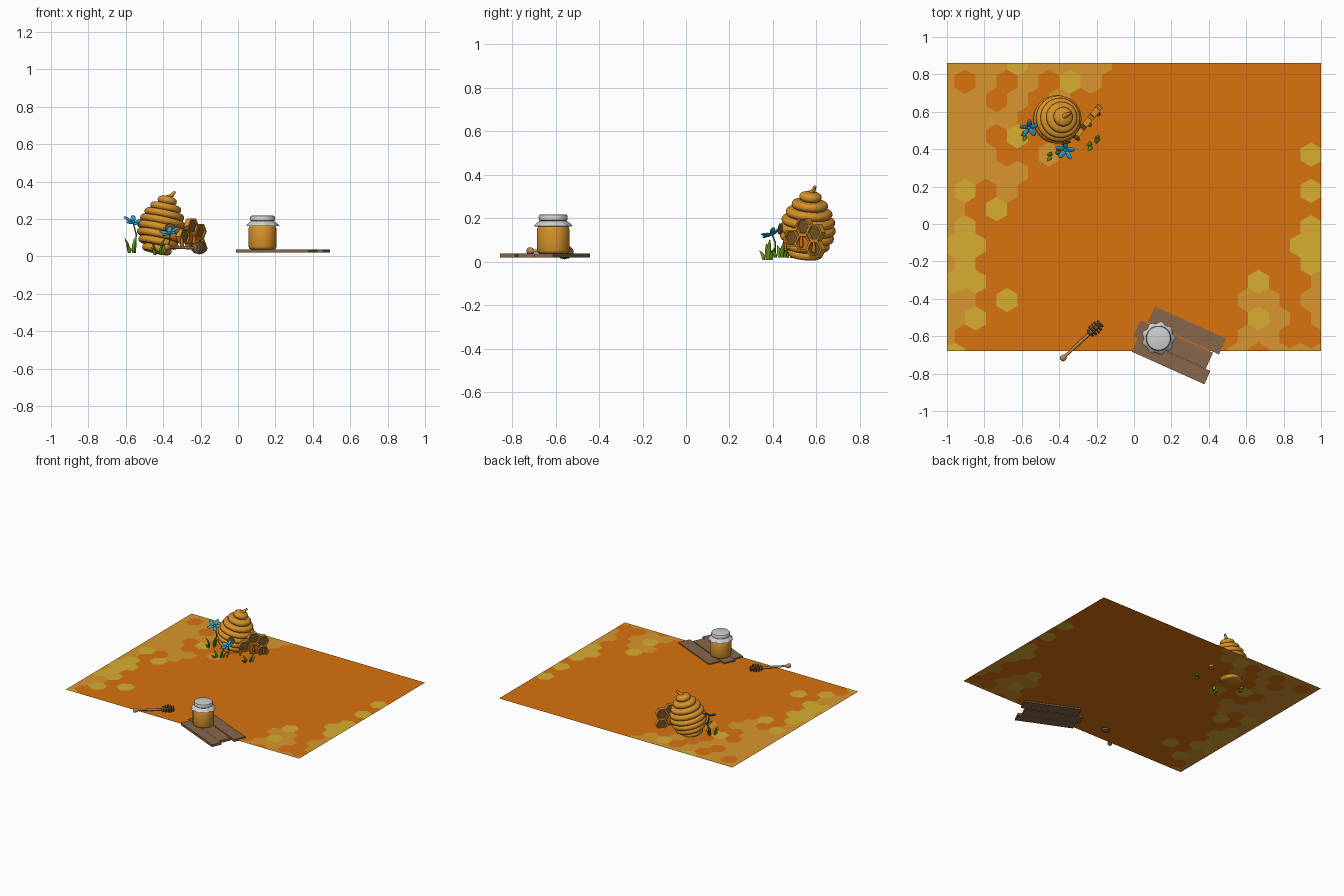
import bpy, bmesh, math
from mathutils import Matrix, Vector

if "Cube" in bpy.data.objects:
    bpy.data.objects.remove(bpy.data.objects["Cube"])

def srgb(h):
    c = [int(h[i:i + 2], 16) / 255 for i in (0, 2, 4)]
    return [v / 12.92 if v < .04045 else ((v + .055) / 1.055) ** 2.4 for v in c] + [1]

M = {}
for name, h in dict(honey_orange="D8720E", light_orange="D8962F", yellow="D8AE2F", hive_gold="D8922A",
                    plank_brown="87674A", dark_brown="7A5226", lid_grey="CFCFCF", petal_blue="2FA3D0",
                    leaf_green="6A9A18", dipper_tan="B98850").items():
    M[name] = bpy.data.materials.new(name)
    M[name].diffuse_color = srgb(h)

def finish(name, bm, mats, smooth=None, matrix=None, normals=True):
    if normals:
        bmesh.ops.recalc_face_normals(bm, faces=bm.faces)
    me = bpy.data.meshes.new(name)
    bm.to_mesh(me)
    bm.free()
    for m in mats:
        me.materials.append(M[m])
    ob = bpy.data.objects.new(name, me)
    bpy.context.collection.objects.link(ob)
    if matrix:
        ob.matrix_world = matrix
    if smooth:
        bpy.ops.object.select_all(action='DESELECT')
        ob.select_set(True)
        bpy.context.view_layer.objects.active = ob
        bpy.ops.object.shade_smooth_by_angle(angle=math.radians(smooth))
    return ob

def skin(bm, rings):
    for a, b in zip(rings, rings[1:]):
        n = len(a)
        for i in range(n):
            bm.faces.new((a[i], a[(i + 1) % n], b[(i + 1) % n], b[i]))
    bm.faces.new(rings[0][::-1])
    bm.faces.new(rings[-1])

def lathe(name, prof, mat, seg=32, smooth=40, matrix=None, warp=None):
    bm = bmesh.new()
    rings = []
    for r, z in prof:
        ring = []
        for i in range(seg):
            a = 2 * math.pi * i / seg
            k = warp(a, r, z) if warp else 1
            ring.append(bm.verts.new((r * k * math.cos(a), r * k * math.sin(a), z)))
        rings.append(ring)
    skin(bm, rings)
    return finish(name, bm, [mat], smooth, matrix)

def tube(bm, path, radii, seg=6, flat=1):
    pts = [Vector(p) for p in path]
    rings = []
    for i, p in enumerate(pts):
        t = pts[min(i + 1, len(pts) - 1)] - pts[max(i - 1, 0)]
        q = t.to_track_quat('Z', 'Y')
        rings.append([bm.verts.new(p + q @ Vector((radii[i] * math.cos(2 * math.pi * j / seg),
                                                   radii[i] * flat * math.sin(2 * math.pi * j / seg), 0)))
                      for j in range(seg)])
    skin(bm, rings)

def aim(origin, direction):
    return Matrix.Translation(origin) @ Vector(direction).to_track_quat('Z', 'Y').to_matrix().to_4x4()

# Ground sheet: hexagon cells, coloured from the outer edge inwards (l light, y yellow)
GZ, COL, ROW, HR = .03, .1123, .0973, .1123 / math.sqrt(3)
left = ["lllyllll", "l.l.l.yl", "ll.l.l", "llll.l", "ll.y", "lll..l", "llll", "ly.l", "l.y",
        "ly", "yy", "ly", "yy", "ll.y", "ly", "l", "y"]
right = ["", "", "", "", "", "y", "", "y", "", "y", "yy", "y", "l..y", "l.ll", "l.ly", "..ll", "lll.l"]

def ground(name, rows, side, x_even, x_odd):
    bm = bmesh.new()
    for r, row in enumerate(rows):
        for c in range(12):
            x = (x_odd if r % 2 == 0 else x_even) - side * c * COL
            y = .858 - r * ROW
            f = bm.faces.new([bm.verts.new((x + HR * math.cos(math.radians(30 + 60 * k)),
                                            y + HR * math.sin(math.radians(30 + 60 * k)), GZ)) for k in range(6)])
            f.material_index = ".ly".index(row[c]) if c < len(row) else 0
    bmesh.ops.remove_doubles(bm, verts=bm.verts, dist=.002)
    for co, no in (((side, 0, 0), (side, 0, 0)), ((0, 0, 0), (-side, 0, 0)),
                   ((0, .86, 0), (0, 1, 0)), ((0, -.68, 0), (0, -1, 0))):
        bmesh.ops.bisect_plane(bm, geom=bm.verts[:] + bm.edges[:] + bm.faces[:], plane_co=co, plane_no=no,
                               clear_outer=True)
    finish(name, bm, ["honey_orange", "light_orange", "yellow"], normals=False)

ground("ground_left", left, -1, -1.016, -.96)
ground("ground_right", right, 1, .946, 1.002)

# Beehive: stacked bulging rings, leaning right, with a bent nub
hive_m = aim((-.437, .548, .022), (.07, .03, .33))
prof = []
for i, r in enumerate([.078, .107, .123, .128, .122, .106, .082, .05]):
    for a in (-75, -45, -15, 15, 45, 75):
        a = math.radians(a)
        prof.append((r - .016 + .018 * math.cos(a), .017 + i * .038 + .0195 * math.sin(a)))
prof.append((.02, .308))
lathe("beehive", prof, "hive_gold", 40, 45, hive_m)
bm = bmesh.new()
tube(bm, [(-.377, .574, .30), (-.368, .579, .318), (-.352, .587, .329), (-.338, .594, .346)],
     [.028, .014, .010, .007], 10)
finish("hive_nub", bm, ["hive_gold"], 50)
lathe("hive_entrance", [(.026, 0), (.026, .008)], "dark_brown", 20, 30, aim((-.365, .437, .15), (.3, -1, .1)))

# Honeycomb slab beside the hive: recessed hexagon cells, lower ones filled with honey
cm = Matrix(((.62, 0, .78, -.25), (.78, 0, -.62, .545), (0, 1, 0, 0), (0, 0, 0, 1)))
bm = bmesh.new()
for u, v, fill in ((0, .163, 1), (.068, .135, 1), (0, .085, 2), (-.068, .108, 1), (.068, .057, 1)):
    ring = lambda z: [bm.verts.new((u + .045 * math.cos(math.pi * k / 3),
                                    v + .045 * math.sin(math.pi * k / 3), z)) for k in range(6)]
    a, b = ring(-.016), ring(.016)
    start = len(bm.faces)
    skin(bm, [a, b])
    bm.faces.ensure_lookup_table()
    caps = bm.faces[start + 6:start + 8]
    bm.normal_update()
    bmesh.ops.inset_individual(bm, faces=caps, thickness=.010)
    bmesh.ops.inset_individual(bm, faces=caps, thickness=.001, depth=-.010)
    for f in caps:
        f.material_index = fill
finish("honeycomb", bm, ["hive_gold", "dark_brown", "honey_orange"], None, cm)

# Honey drips on the comb
bm = bmesh.new()
for x, y, z in ((-.30, .455, .10), (-.235, .53, .115), (-.19, .588, .09)):
    tube(bm, [(x, y, z), (x, y, z - .02), (x, y, z - .04), (x, y, z - .05)], [.006, .008, .011, .005], 8)
finish("honey_drips", bm, ["honey_orange"], 60)

# Flowers: five petals on a bent stem
for n, (base, head, tilt) in enumerate((((-.55, .50, .02), (-.562, .515, .185), (28, 12)),
                                        ((-.385, .41, .02), (-.366, .395, .128), (25, -15)))):
    bm = bmesh.new()
    mid = (Vector(base) + Vector(head)) / 2 + Vector((.012, .008, .015))
    tube(bm, [base, mid, Vector(head)], [.005, .004, .004])
    finish(f"flower_stem_{n}", bm, ["leaf_green"], 50)
    bm = bmesh.new()
    for k in range(5):
        m = (Matrix.Rotation(2 * math.pi * k / 5 + .3, 4, 'Z') @ Matrix.Translation((.031, 0, .005))
             @ Matrix.Rotation(math.radians(-15), 4, 'Y') @ Matrix.Diagonal((.026, .014, .005, 1)))
        bmesh.ops.create_uvsphere(bm, u_segments=10, v_segments=6, radius=1, matrix=m)
    bmesh.ops.create_uvsphere(bm, u_segments=10, v_segments=6, radius=.009)
    rot = Matrix.Rotation(math.radians(tilt[0]), 4, 'X') @ Matrix.Rotation(math.radians(tilt[1]), 4, 'Y')
    finish(f"flower_head_{n}", bm, ["petal_blue"], 60, Matrix.Translation(head) @ rot)

# Grass tufts: curved tapering blades
for n, (x, y, z, h, ang) in enumerate(((-.57, .495, .018, .10, .6), (-.425, .378, .008, .095, .2),
                                       (-.215, .437, .02, .07, .4))):
    bm = bmesh.new()
    for k, s in enumerate((1, .8, .62, .45)):
        a = ang + (0, math.pi, .5, math.pi + .6)[k]
        dx, dy = math.cos(a), math.sin(a)
        o = .010 + .006 * k
        tube(bm, [(x + dx * (o + b * .028), y + dy * (o + b * .028), z + h * s * t)
                  for t, b in ((0, 0), (.35, .1), (.7, .45), (1, 1))], [.008, .012, .009, .001], 6, .6)
    finish(f"grass_tuft_{n}", bm, ["leaf_green"], 50)

# Planks: three angled boards
for n, (x, y, l, w) in enumerate(((.283, -.569, .417, .093), (.209, -.644, .425, .093), (.198, -.734, .425, .078))):
    bm = bmesh.new()
    bmesh.ops.create_cube(bm, size=1, matrix=Matrix.Diagonal((l, w, .018, 1)))
    finish(f"plank_{n}", bm, ["plank_brown"], None,
           Matrix.Translation((x, y, .029)) @ Matrix.Rotation(math.radians(-24.2), 4, 'Z'))

# Honey jar with cloth cover
jar = Matrix.Translation((.131, -.611, 0))
lathe("jar_body", [(.06, .037), (.071, .042), (.0745, .052), (.0745, .15), (.068, .165), (.058, .175), (.058, .19)],
      "hive_gold", 32, 50, jar)
lathe("jar_cloth", [(.075, .162), (.085, .164), (.078, .176), (.063, .187), (.058, .19)], "lid_grey", 48, 50, jar,
      lambda a, r, z: 1 + .07 * math.cos(9 * a) if z < .17 else 1)
lathe("jar_lid", [(.058, .186), (.066, .192), (.067, .208), (.063, .216), (.057, .218)], "lid_grey", 32, 40, jar)

# Honey dipper: handle with knob, ribbed head
dip = aim((-.385, -.722, .05), (.212, .195, -.006))
lathe("dipper_handle", [(.006, -.008), (.015, -.002), (.017, .008), (.014, .02), (.008, .03), (.007, .06), (.009, .12),
                        (.008, .20)], "dipper_tan", 14, 50, dip)
prof = [(.01, .195)]
for i, r in enumerate((.023, .031, .034, .031, .023)):
    z = .20 + i * .018
    prof += [(.014, z), (r - .003, z + .001), (r, z + .005), (r - .003, z + .010), (.014, z + .011)]
lathe("dipper_head", prof, "plank_brown", 20, 45, dip)

for m in bpy.data.materials:
    if m.users and not m.is_grease_pencil:
        m.use_nodes = True
        m.node_tree.nodes["Principled BSDF"].inputs["Base Color"].default_value = m.diffuse_color
